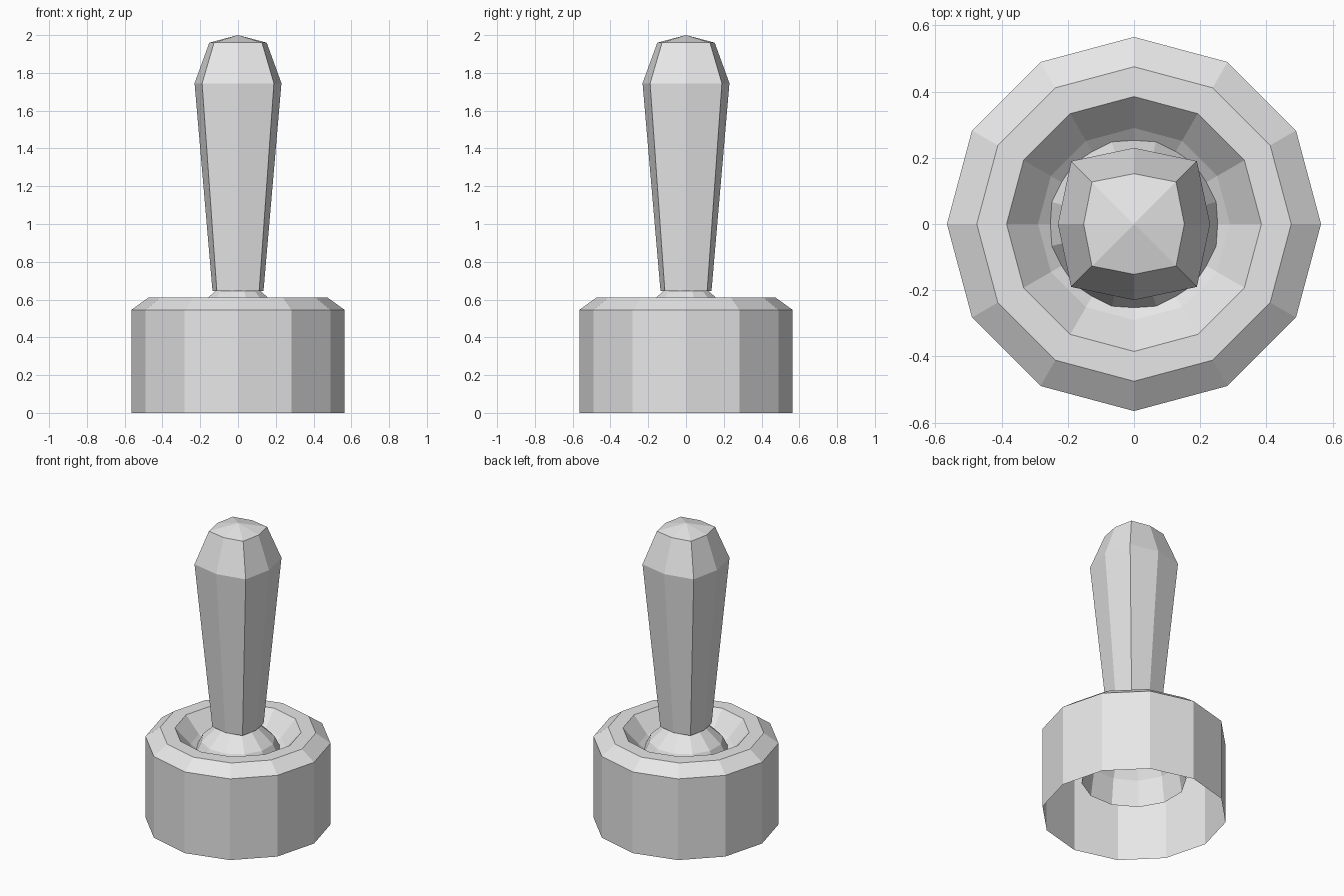
import bpy, bmesh, math

cube = bpy.data.objects.get("Cube")
if cube:
    bpy.data.objects.remove(cube, do_unlink=True)

# Single plain grey material
GREY = (0.8, 0.8, 0.8, 1.0)
mat = bpy.data.materials.new("light_grey")
mat.use_nodes = True
mat.diffuse_color = GREY
mat.node_tree.nodes["Principled BSDF"].inputs["Base Color"].default_value = GREY


def loft(name, rings, cap_start=False):
    """Skin a list of closed rings; a ring of one point closes as a fan."""
    bm = bmesh.new()
    loops = [[bm.verts.new(p) for p in ring] for ring in rings]
    for a, b in zip(loops, loops[1:]):
        n = len(a)
        for i in range(n):
            j = (i + 1) % n
            if len(b) == 1:
                bm.faces.new((a[i], a[j], b[0]))
            else:
                bm.faces.new((a[i], a[j], b[j], b[i]))
    if cap_start:
        bm.faces.new(loops[0][::-1])
    mesh = bpy.data.meshes.new(name)
    bm.to_mesh(mesh)
    bm.free()
    mesh.materials.append(mat)
    obj = bpy.data.objects.new(name, mesh)
    bpy.context.collection.objects.link(obj)
    return obj


def circle(r, z, turn=0.0, n=12):
    if r < 0.001:
        return [(0, 0, z)]
    return [(r * math.cos(turn + math.tau * i / n),
             r * math.sin(turn + math.tau * i / n), z) for i in range(n)]


def bulged_square(corner, mid, z):
    """Eight points: four corners and four pushed-out side middles."""
    pts = []
    for k in range(4):
        c, s = round(math.cos(k * math.pi / 2)), round(math.sin(k * math.pi / 2))
        for x, y in ((mid, 0), (corner, corner)):
            pts.append((x * c - y * s, x * s + y * c, z))
    return pts


# Housing: open-bottomed shell with bevelled rim and sunken bowl
housing = [(0.565, 0), (0.565, 0.545), (0.475, 0.61), (0.385, 0.61),
           (0.29, 0.505), (0.25, 0.475)]
loft("base_housing", [circle(r, z) for r, z in housing])

# Pivot dome: upper half of a stretched ball, open below
STEPS = 4
dome = []
for i in range(STEPS + 1):
    a = math.pi / 2 * i / STEPS
    dome.append(circle(0.32 * math.cos(a), 0.235 + 0.447 * math.sin(a), math.pi / 12))
loft("pivot_dome", dome)

# Stick: tapered grip with a shoulder and a shallow pointed top
grip = [(0.112, 0.135, 0.645), (0.19, 0.23, 1.745), (0.127, 0.152, 1.96)]
loft("stick", [bulged_square(*g) for g in grip] + [[(0, 0, 2.0)]], cap_start=True)
